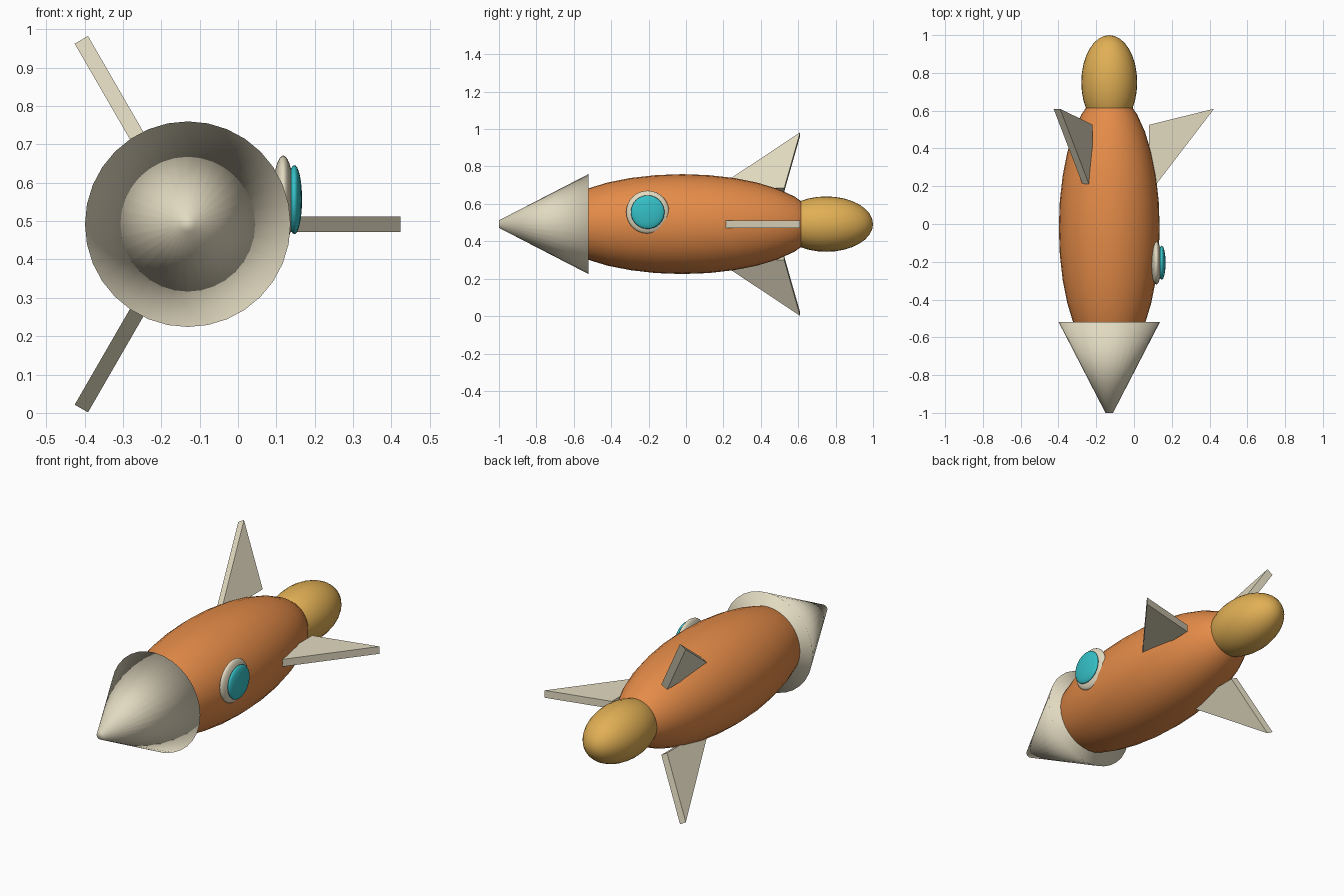
import bpy
import bmesh
from math import radians
from mathutils import Matrix, Vector

if "Cube" in bpy.data.objects:
    bpy.data.objects.remove(bpy.data.objects["Cube"], do_unlink=True)

AXIS_X, AXIS_Z = -0.131, 0.492


def material(name, rgb):
    mat = bpy.data.materials.new(name)
    mat.use_nodes = True
    mat.diffuse_color = (*rgb, 1)
    mat.node_tree.nodes["Principled BSDF"].inputs["Base Color"].default_value = (*rgb, 1)
    return mat


orange = material("orange", (0.78, 0.26, 0.065))
gold = material("gold", (0.75, 0.43, 0.09))
cream = material("cream", (0.76, 0.70, 0.53))
cyan = material("cyan", (0.035, 0.53, 0.57))


def finish(name, bm, mat, smooth):
    bmesh.ops.recalc_face_normals(bm, faces=bm.faces)
    for face in bm.faces:
        face.smooth = smooth
    mesh = bpy.data.meshes.new(name)
    bm.to_mesh(mesh)
    bm.free()
    mesh.materials.append(mat)
    obj = bpy.data.objects.new(name, mesh)
    bpy.context.collection.objects.link(obj)
    return obj


def ellipsoid(name, center, radii, pole, mat):
    """Smooth stretched sphere whose poles lie along the given axis."""
    bm = bmesh.new()
    turn = Matrix.Rotation(radians(90), 4, "X" if pole == "Y" else "Y")
    place = Matrix.Translation(center) @ Matrix.Diagonal((*radii, 1)) @ turn
    bmesh.ops.create_uvsphere(bm, u_segments=32, v_segments=16, radius=1, matrix=place)
    return finish(name, bm, mat, True)


# Hull and exhaust flame
ellipsoid("hull", (AXIS_X, -0.02, AXIS_Z), (0.267, 0.72, 0.267), "Y", orange)
ellipsoid("flame", (AXIS_X, 0.75, AXIS_Z), (0.148, 0.25, 0.148), "Y", gold)

# Nose cone, blunt at the tip and smooth all over
bm = bmesh.new()
place = Matrix.Translation((AXIS_X, -0.76, AXIS_Z)) @ Matrix.Rotation(radians(90), 4, "X")
bmesh.ops.create_cone(bm, cap_ends=True, segments=32, radius1=0.268, radius2=0.02,
                      depth=0.48, matrix=place)
finish("nose_cone", bm, cream, True)

# Porthole on the left flank
ellipsoid("porthole_rim", (0.118, -0.205, 0.556), (0.028, 0.115, 0.115), "X", cream)
ellipsoid("porthole_glass", (0.147, -0.205, 0.556), (0.02, 0.09, 0.09), "X", cyan)

# Three swept triangular fins around the tail, as (radius, y) outlines
FIN = [(0.21, 0.16), (0.555, 0.61), (0.21, 0.525)]
for i, name in enumerate(("fin_left", "fin_upper", "fin_lower")):
    bm = bmesh.new()
    face = bm.faces.new([bm.verts.new((r, y, -0.02)) for r, y in FIN])
    side = bmesh.ops.extrude_face_region(bm, geom=[face])
    moved = [v for v in side["geom"] if isinstance(v, bmesh.types.BMVert)]
    bmesh.ops.translate(bm, verts=moved, vec=Vector((0, 0, 0.04)))
    bm.transform(Matrix.Translation((AXIS_X, 0, AXIS_Z))
                 @ Matrix.Rotation(radians(-120 * i), 4, "Y"))
    finish(name, bm, cream, False)
